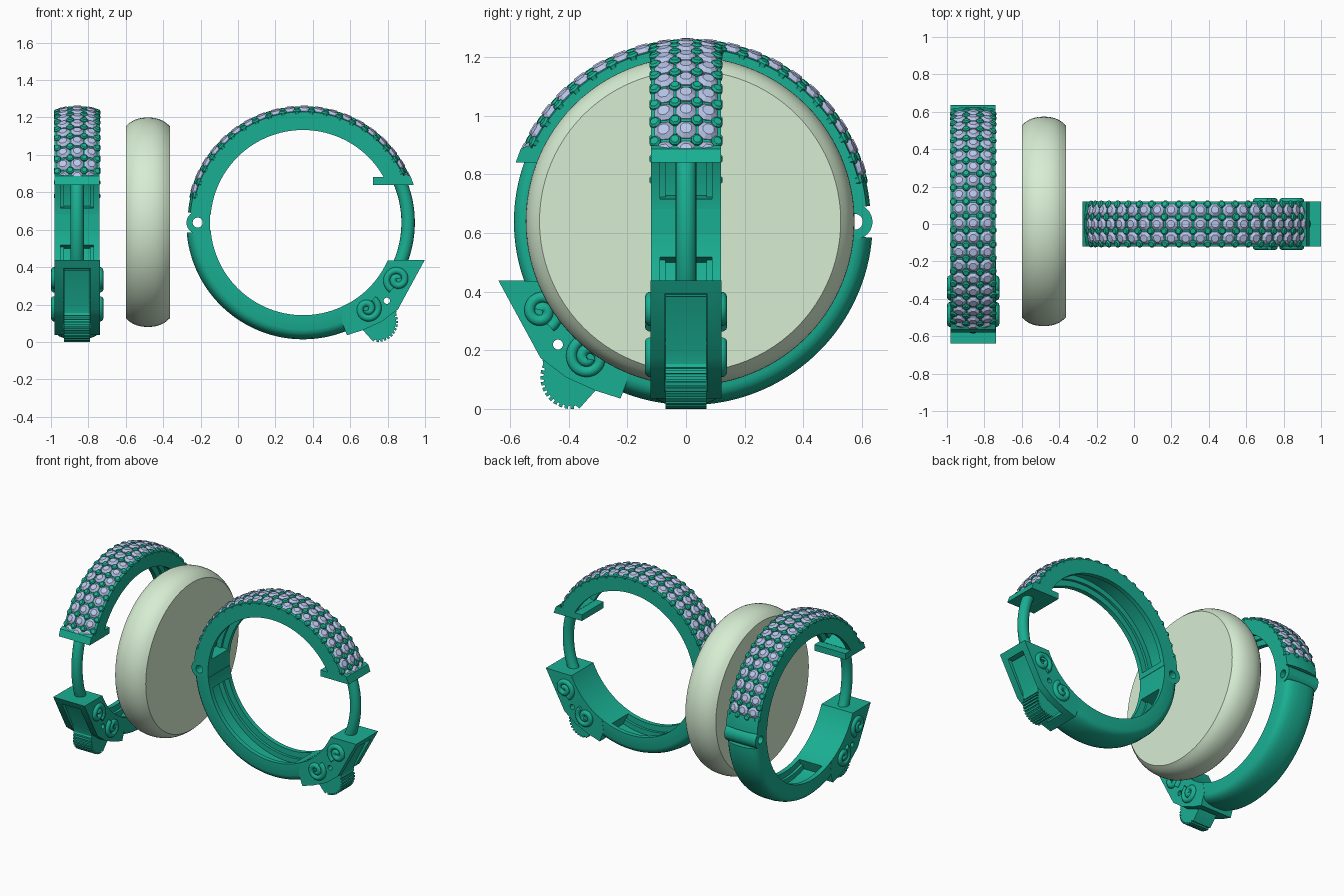
import bpy, bmesh
from math import sin, cos, pi, radians
from mathutils import Matrix

if "Cube" in bpy.data.objects:
    bpy.data.objects.remove(bpy.data.objects["Cube"])

HINGE, PIVOT = (-0.563, 0), (0.448, -0.418)
parts = []          # everything belonging to one hoop, built around the origin


def material(name, col):
    m = bpy.data.materials.new(name)
    m.diffuse_color = (*col, 1)
    m.use_nodes = True
    m.node_tree.nodes["Principled BSDF"].inputs["Base Color"].default_value = m.diffuse_color
    return m


GREEN = material("green_metal", (0.01, 0.43, 0.29))
GEM = material("pale_gem", (0.48, 0.56, 0.82))
CREAM = material("pale_disc", (0.68, 0.85, 0.65))


def finish(name, bm, mat=GREEN, keep=True):
    bmesh.ops.recalc_face_normals(bm, faces=bm.faces)
    me = bpy.data.meshes.new(name)
    bm.to_mesh(me)
    bm.free()
    me.materials.append(mat)
    ob = bpy.data.objects.new(name, me)
    bpy.context.collection.objects.link(ob)
    if keep:
        parts.append(ob)
    return ob


def sweep(name, profile, a0, a1, n=72, keep=True):
    """Sweep a closed (radius, y) profile round the hoop axis between two angles."""
    bm = bmesh.new()
    rings = []
    for i in range(n + 1):
        a = radians(a0 + (a1 - a0) * i / n)
        rings.append([bm.verts.new((r * cos(a), y, r * sin(a))) for r, y in profile])
    k = len(profile)
    for p, q in zip(rings, rings[1:]):
        for j in range(k):
            bm.faces.new((p[j], p[(j + 1) % k], q[(j + 1) % k], q[j]))
    bm.faces.new(rings[0])
    bm.faces.new(rings[-1])
    return finish(name, bm, keep=keep)


def prism(name, pts, half, keep=True):
    """Extrude an (x, z) outline to y = +-half."""
    bm = bmesh.new()
    a = [bm.verts.new((x, -half, z)) for x, z in pts]
    b = [bm.verts.new((x, half, z)) for x, z in pts]
    bm.faces.new(a)
    bm.faces.new(b)
    for i in range(len(pts)):
        j = (i + 1) % len(pts)
        bm.faces.new((a[i], a[j], b[j], b[i]))
    return finish(name, bm, keep=keep)


def arc(c, r, a0, a1, n):
    return [(c[0] + r * cos(radians(a0 + (a1 - a0) * i / n)),
             c[1] + r * sin(radians(a0 + (a1 - a0) * i / n))) for i in range(n + 1)]


def mirrored(half):
    return half + [(r, -y) for r, y in reversed(half)]


def cut(cutter, *targets):
    for ob in targets:
        m = ob.modifiers.new("cut", 'BOOLEAN')
        m.operation, m.solver, m.object = 'DIFFERENCE', 'EXACT', cutter
        bpy.context.view_layer.objects.active = ob
        bpy.ops.object.modifier_apply(modifier=m.name)
    bpy.data.objects.remove(cutter)


# Upper band, with plain shoulder beside the hinge
upper = sweep("upper_band", mirrored([(0.495, 0.12), (0.592, 0.12), (0.602, 0.08), (0.607, 0.03)]), 24, 175, 90)
shoulder = sweep("hinge_shoulder", mirrored([(0.585, 0.12), (0.604, 0.12), (0.613, 0.07), (0.617, 0.03)]), 165.5, 175, 8)

# Lower band with rounded outside
lower = sweep("lower_band", mirrored([(0.495, 0.12), (0.572, 0.12), (0.592, 0.113), (0.607, 0.098),
                                      (0.618, 0.07), (0.624, 0.03)]), 185, 300, 72)

# Stepped channels hollowed inside both bands
channel = mirrored([(0.47, 0.088), (0.535, 0.088), (0.535, 0.07), (0.57, 0.07)])
cut(sweep("channel_a", channel, 30, 171, 84, False), upper)
cut(sweep("channel_b", channel, 194, 289, 60, False), lower)

# Hinge knuckle with pin hole
knuckle = prism("hinge_knuckle", [(-0.496, 0.05), *arc(HINGE, 0.06, 90, 270, 20), (-0.496, -0.05)], 0.12)
for ob in (upper, shoulder, lower, knuckle):
    cut(prism("pin_hole", arc(HINGE, 0.027, 0, 345, 23), 0.3, False), ob)

# Catch plate at the open end and the ear wire
prism("catch_plate", [(0.373, 0.202), (0.592, 0.202), (0.575, 0.248), (0.55, 0.26), (0.53, 0.245), (0.373, 0.245)], 0.12)
sweep("ear_wire", [(0.562 + 0.036 * cos(t * pi / 8), 0.036 * sin(t * pi / 8)) for t in range(16)], -28, 24, 28)

# Clasp housing with lever slot
housing = prism("clasp_housing", [(0.651, -0.2), (0.508, -0.463), (0.42, -0.53), (0.32, -0.575), (0.235, -0.602),
                                  (0.206, -0.525), *arc((0, 0), 0.496, -64, -24, 16)], 0.121)
cut(prism("slot", [(0.56, -0.245), (0.45, -0.40), (0.31, -0.54), (0.28, -0.7), (0.7, -0.7), (0.75, -0.245)],
          0.072, False), housing)

# Lever with serrated thumb grip
teeth = []
N = 11
for i in range(N):
    a = 25 - 123 * i / N
    w = 123 / N
    teeth += arc((0.40, -0.53), 0.108, a, a - w * 0.6, 1) + arc((0.40, -0.53), 0.097, a - w * 0.62, a - w * 0.98, 1)
lever = prism("clasp_lever", [(0.598, -0.255), (0.507, -0.44), *teeth, (0.375, -0.636), (0.318, -0.572), (0.309, -0.538),
                              (0.448, -0.398), (0.558, -0.247)], 0.07)
cut(prism("pivot_a", arc(PIVOT, 0.017, 0, 340, 17), 0.3, False), housing)
cut(prism("pivot_b", arc(PIVOT, 0.017, 0, 340, 17), 0.3, False), lever)

# Scroll ornament on both housing sides
cu = bpy.data.curves.new("scroll_ornament", 'CURVE')
cu.dimensions, cu.bevel_depth, cu.bevel_resolution, cu.use_fill_caps = '3D', 0.019, 3, True
for side in (-1, 1):
    for cx, cz, start, turn in ((0.505, -0.305, 40, 1), (0.345, -0.462, 220, 1)):
        sp = cu.splines.new('POLY')
        n = 40
        sp.points.add(n)
        for i in range(n + 1):
            t = i / n
            r = 0.008 + 0.055 * t
            a = radians(start + turn * 560 * t)
            sp.points[i].co = (cx + r * cos(a), side * 0.121, cz + r * sin(a), 1)
cu.materials.append(GREEN)
scroll = bpy.data.objects.new("scroll_ornament", cu)
bpy.context.collection.objects.link(scroll)
parts.append(scroll)


# Pave stones and the prongs between them
def stud(bm, theta, y, levels, seg):
    """Lathe stack of (radius, height), standing on the hoop surface."""
    tilt = Matrix.Rotation(-y * 3, 4, 'X')
    m = (Matrix.Rotation(pi / 2 - radians(theta), 4, 'Y')
         @ Matrix.Translation((0, y, 0.612 - 1.4 * y * y)) @ tilt)
    rings = []
    for r, h in levels:
        vs = []
        for k in range(seg):
            a = 2 * pi * (k + 0.5) / seg
            vs.append(bm.verts.new((r * cos(a), r * sin(a), h)))
        rings.append(vs)
    for p, q in zip(rings, rings[1:]):
        for k in range(seg):
            bm.faces.new((p[k], p[(k + 1) % seg], q[(k + 1) % seg], q[k]))
    bm.faces.new(rings[0])
    bm.faces.new(rings[-1])
    bmesh.ops.transform(bm, matrix=m, verts=[v for vs in rings for v in vs])


gems, prongs = bmesh.new(), bmesh.new()
COUNT, A0, A1 = 20, 23.5, 162.5
step = (A1 - A0) / (COUNT - 1)
for i in range(COUNT):
    for y in (-0.074, 0, 0.074):
        stud(gems, A0 + i * step, y, [(0.006, -0.03), (0.036, -0.004), (0.036, 0.0), (0.021, 0.013)], 8)
for i in range(COUNT):
    for y in (-0.105, -0.037, 0.037, 0.105):
        stud(prongs, A0 + (i + 0.5) * step, y, [(0.021, -0.03), (0.021, 0.004), (0.014, 0.011)], 8)
stones = finish("pave_stones", gems, GEM)
finish("stone_prongs", prongs)

# Smooth shading with sharp edges kept
bpy.ops.object.select_all(action='DESELECT')
for ob in parts:
    if ob.type == 'MESH' and ob is not stones:
        ob.select_set(True)
        bpy.context.view_layer.objects.active = ob
bpy.ops.object.shade_smooth_by_angle(angle=radians(30))

# Second hoop is a turned copy of the first
front = Matrix.Translation((0.3475, 0, 0.638))
turned = Matrix.Translation((-0.86, 0.012, 0.638)) @ Matrix.Rotation(-pi / 2, 4, 'Z')
for ob in parts:
    twin = ob.copy()
    twin.name = "turned_" + ob.name
    bpy.context.collection.objects.link(twin)
    ob.matrix_world = front
    twin.matrix_world = turned

# Convex disc standing between the hoops
bm = bmesh.new()
seg, rings = 96, []
for j in range(13):
    t = -1 + j / 6
    r = 0.56 - 0.03 * t * t - 0.017 * t ** 4
    rings.append([bm.verts.new((0.118 * t, r * cos(2 * pi * k / seg), r * sin(2 * pi * k / seg))) for k in range(seg)])
for p, q in zip(rings, rings[1:]):
    for k in range(seg):
        bm.faces.new((p[k], p[(k + 1) % seg], q[(k + 1) % seg], q[k]))
bm.faces.new(rings[0])
bm.faces.new(rings[-1])
disc = finish("convex_disc", bm, CREAM, False)
disc.location = (-0.482, 0.014, 0.64)
bpy.ops.object.select_all(action='DESELECT')
disc.select_set(True)
bpy.context.view_layer.objects.active = disc
bpy.ops.object.shade_smooth_by_angle(angle=radians(30))
